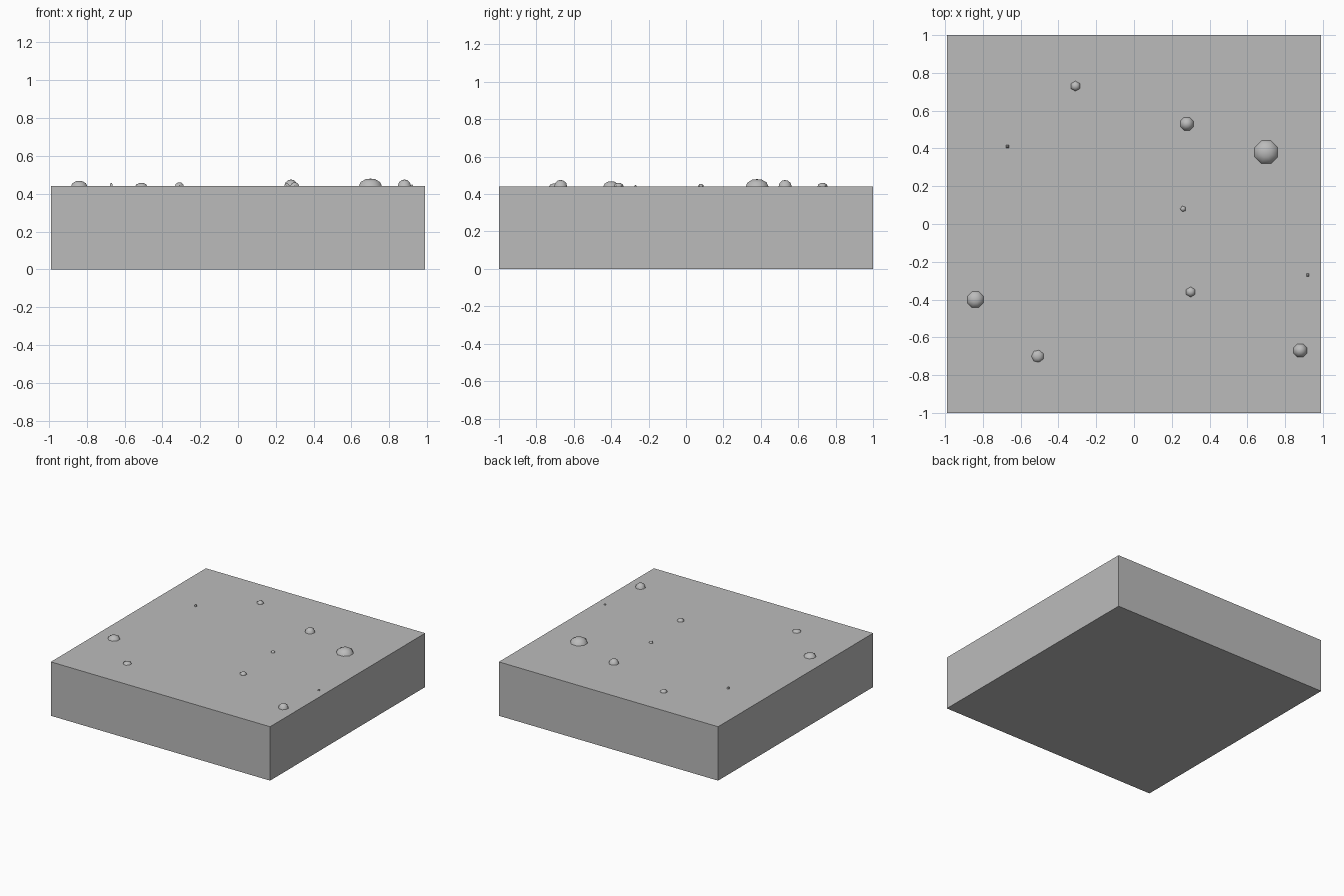
import bpy, bmesh, math

cube = bpy.data.objects.get("Cube")
if cube:
    bpy.data.objects.remove(cube, do_unlink=True)

TOP = 0.44

stone = bpy.data.materials.new("stone_grey")
stone.use_nodes = True
grey = (0.5, 0.5, 0.5, 1)
stone.diffuse_color = grey
stone.node_tree.nodes["Principled BSDF"].inputs["Base Color"].default_value = grey


def add_object(name, bm, smooth=False):
    bmesh.ops.recalc_face_normals(bm, faces=bm.faces)
    for f in bm.faces:
        f.smooth = smooth
    mesh = bpy.data.meshes.new(name)
    bm.to_mesh(mesh)
    bm.free()
    mesh.materials.append(stone)
    obj = bpy.data.objects.new(name, mesh)
    bpy.context.collection.objects.link(obj)
    return obj


# Ground slab
bm = bmesh.new()
bmesh.ops.create_cube(bm, size=1)
bmesh.ops.scale(bm, vec=(1.98, 2, TOP), verts=bm.verts)
bmesh.ops.translate(bm, vec=(0, 0, TOP / 2), verts=bm.verts)
add_object("ground_slab", bm)


def pebble(name, x, y, radius, height, sides):
    """Faceted dome with its rim on the slab."""
    bm = bmesh.new()
    rings = []
    for spread, lift in ((1, 0), (0.84, 0.55), (0.42, 0.92)):
        ring = []
        for i in range(sides):
            a = math.tau * (i + 0.5) / sides
            ring.append(bm.verts.new((x + radius * spread * math.cos(a),
                                      y + radius * spread * math.sin(a),
                                      TOP + height * lift)))
        rings.append(ring)
    tip = bm.verts.new((x, y, TOP + height))
    for i in range(sides):
        j = (i + 1) % sides
        for low, high in zip(rings, rings[1:]):
            bm.faces.new((low[i], low[j], high[j], high[i]))
        bm.faces.new((rings[-1][i], rings[-1][j], tip))
    bm.faces.new(rings[0][::-1])
    obj = add_object(name, bm, True)
    bpy.ops.object.select_all(action="DESELECT")
    obj.select_set(True)
    bpy.context.view_layer.objects.active = obj
    bpy.ops.object.shade_smooth_by_angle(angle=math.radians(50))


# Pebbles scattered on the slab: x, y, radius, height, sides
PEBBLES = {
    "large_pebble": (0.70, 0.38, 0.066, 0.04, 8),
    "back_pebble": (0.28, 0.53, 0.038, 0.035, 8),
    "front_left_pebble": (0.88, -0.67, 0.038, 0.035, 8),
    "right_pebble": (-0.84, -0.40, 0.046, 0.028, 8),
    "front_right_pebble": (-0.51, -0.70, 0.033, 0.017, 7),
    "back_right_pebble": (-0.31, 0.73, 0.027, 0.02, 6),
    "front_pebble": (0.30, -0.36, 0.027, 0.02, 6),
    "middle_pebble": (0.26, 0.08, 0.016, 0.014, 5),
    "right_chip": (-0.67, 0.41, 0.01, 0.017, 4),
    "left_chip": (0.92, -0.27, 0.01, 0.008, 4),
}
for name, spec in PEBBLES.items():
    pebble(name, *spec)
